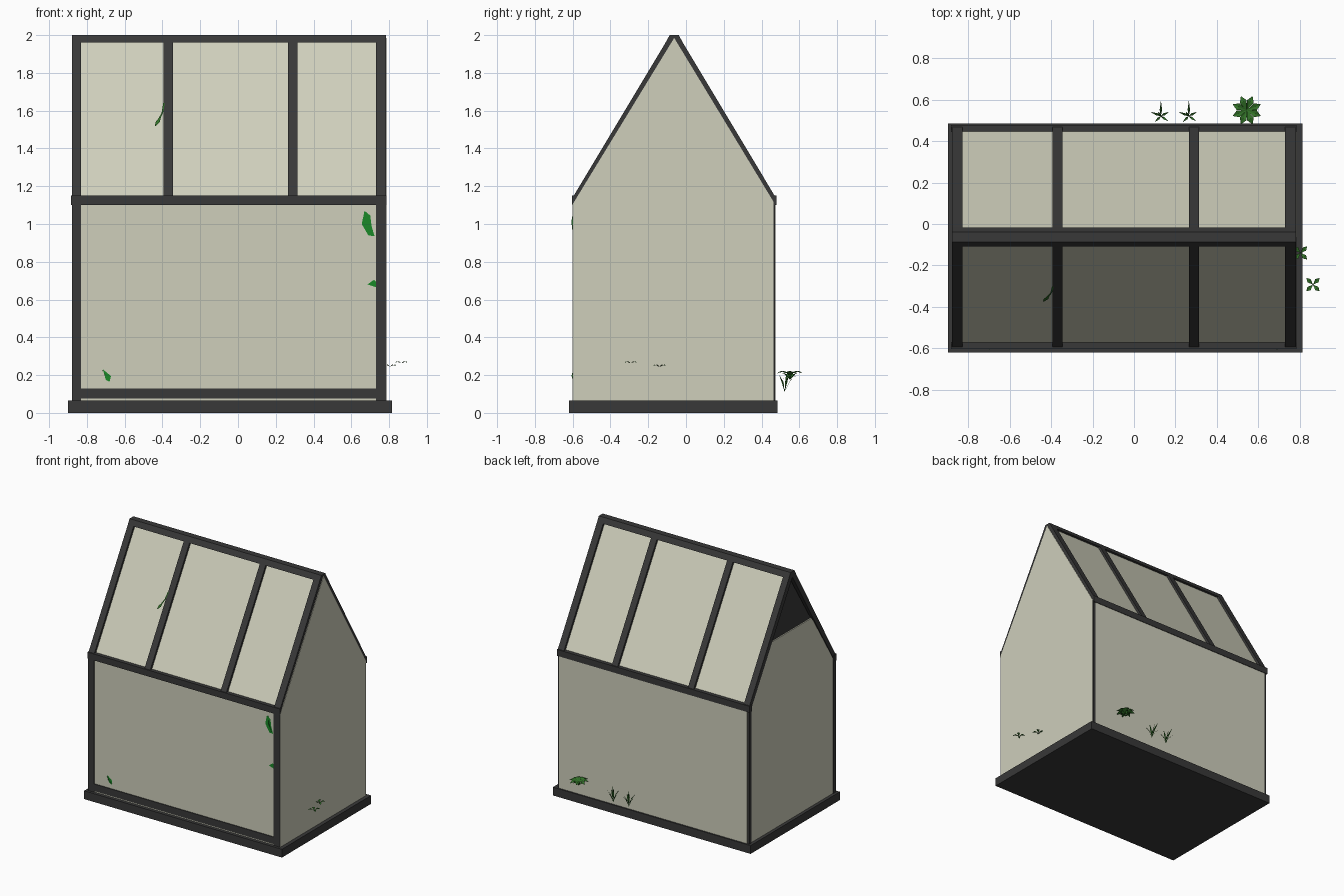
import bpy, bmesh, math
from mathutils import Vector

if "Cube" in bpy.data.objects:
    bpy.data.objects.remove(bpy.data.objects["Cube"])


def mat(name, c):
    m = bpy.data.materials.new(name)
    m.diffuse_color = (*c, 1)
    m.use_nodes = True
    m.node_tree.nodes["Principled BSDF"].inputs["Base Color"].default_value = m.diffuse_color
    return m


FRAME = mat("dark_metal", (0.04, 0.04, 0.04))
GLASS = mat("pale_glass", (0.62, 0.62, 0.50))
GREEN = mat("leaf_green", (0.03, 0.16, 0.02))
BRIGHT = mat("bright_leaf", (0.01, 0.25, 0.02))
SOIL = mat("soil", (0.06, 0.04, 0.025))


def finish(name, bm, m):
    me = bpy.data.meshes.new(name)
    bm.to_mesh(me)
    bm.free()
    me.materials.append(m)
    ob = bpy.data.objects.new(name, me)
    bpy.context.collection.objects.link(ob)
    return ob


def prism(name, pts, x0, x1, m):
    """Extrude a (y, z) profile along x."""
    bm = bmesh.new()
    f = bm.faces.new([bm.verts.new((x0, y, z)) for y, z in pts])
    r = bmesh.ops.extrude_face_region(bm, geom=[f])
    vs = [v for v in r["geom"] if isinstance(v, bmesh.types.BMVert)]
    bmesh.ops.translate(bm, verts=vs, vec=(x1 - x0, 0, 0))
    bmesh.ops.recalc_face_normals(bm, faces=bm.faces)
    return finish(name, bm, m)


def box(name, x0, x1, y0, y1, z0, z1, m):
    return prism(name, [(y0, z0), (y1, z0), (y1, z1), (y0, z1)], x0, x1, m)


XL, XR, YF, YB = -0.885, 0.785, -0.60, 0.475
YC = -0.0625

# base and soil
box("base_tray", -0.90, 0.815, -0.62, 0.485, 0, 0.065, FRAME)
box("soil_bed", -0.86, 0.76, -0.57, 0.45, 0.06, 0.12, SOIL)

# front frame
box("front_post_left", XL + 0.005, -0.83, YF, -0.57, 0.06, 1.12, FRAME)
box("front_post_right", 0.73, XR - 0.002, YF, -0.57, 0.06, 1.12, FRAME)
box("front_bottom_rail", -0.84, 0.74, YF, -0.57, 0.075, 0.13, FRAME)
box("front_eave_rail", XL, XR, YF - 0.003, -0.57, 1.10, 1.15, FRAME)
# back frame
box("back_post_left", XL + 0.005, -0.835, 0.445, 0.47, 0.06, 1.12, FRAME)
box("back_post_right", 0.73, XR - 0.002, 0.445, 0.47, 0.06, 1.12, FRAME)
box("back_eave_rail", XL, XR, 0.445, YB + 0.003, 1.10, 1.15, FRAME)

# wall glass
box("front_glass", -0.84, 0.74, -0.594, -0.585, 0.06, 1.12, GLASS)
box("back_glass", -0.862, 0.768, 0.464, 0.474, 0.06, 1.105, GLASS)
prism("right_glass", [(YF, 0.06), (0.462, 0.06), (0.462, 1.12), (YC, 1.985), (YF, 1.105)],
      XR - 0.01, XR + 0.001, GLASS)

# left wall glass stops below an open gable closed by a recessed plate
zcut, s = 1.54, 0.60
h = (1.95 - zcut) * s
prism("left_glass", [(-0.58, 0.06), (0.455, 0.06), (0.455, 1.11), (YC + h, zcut),
                     (YC - h, zcut), (-0.58, 1.11)], -0.875, -0.866, GLASS)
h2 = (1.93 - zcut) * s
prism("gable_vent", [(YC + h2 + 0.02, zcut - 0.01), (YC, 1.93), (YC - h2 - 0.02, zcut - 0.01)],
      -0.862, -0.852, FRAME)

# roof slopes: bars and glass, mirrored about the ridge
for side, sg, ye in (("front", -1, YF), ("back", 1, YB)):
    yt = YC + sg * 0.022
    bar = [(ye, 1.12), (ye, 1.14), (yt, 2.0), (YC, 2.0), (YC, 1.955), (ye - sg * 0.01, 1.09)]
    for i, (a, b) in enumerate([(XL + 0.005, -0.83), (-0.395, -0.345), (0.265, 0.315), (0.73, XR - 0.002)]):
        prism(f"{side}_roof_bar_{i + 1}", bar, a, b, FRAME)
    pane = [(ye - sg * 0.006, 1.115), (yt - sg * 0.006, 1.978), (yt - sg * 0.014, 1.972), (ye - sg * 0.016, 1.11)]
    prism(f"{side}_roof_glass", pane, -0.84, 0.74, GLASS)
prism("ridge_rail", [(YC - 0.024, 2.0), (YC + 0.024, 2.0), (YC + 0.046, 1.96), (YC - 0.046, 1.96)],
      XL + 0.005, XR - 0.002, FRAME)


def plant(name, leaves, m):
    """Each leaf: base, middle, tip, half width; creased four-sided blade."""
    bm = bmesh.new()
    for b, mid, t, w in leaves:
        b, mid, t = Vector(b), Vector(mid), Vector(t)
        d = (t - b).normalized()
        sv = d.cross(Vector((0, 0, 1)))
        if sv.length < 0.2:
            sv = Vector((1, 0, 0))
        sv = sv.normalized() * w
        vb, vm, vt, vl, vr = [bm.verts.new(p) for p in
                              (b, mid, t, mid + sv + Vector((0, 0, w * .3)), mid - sv + Vector((0, 0, w * .3)))]
        for tri in ((vb, vm, vl), (vm, vt, vl), (vb, vr, vm), (vm, vr, vt)):
            bm.faces.new(tri)
    return finish(name, bm, m)


def ring(c, n, r, rise, drop, w, a0=0.0):
    """Radial leaves that arch up and droop at the tip."""
    c = Vector(c)
    out = []
    for i in range(n):
        a = a0 + 2 * math.pi * i / n
        d = Vector((math.cos(a), math.sin(a), 0))
        out.append((c, c + d * r * .6 + Vector((0, 0, rise)), c + d * r - Vector((0, 0, drop)), w))
    return out


# small four-leaf sprigs beyond the right wall
for i, c in enumerate([(0.865, -0.293, 0.262), (0.805, -0.14, 0.245)]):
    plant(f"sprig_{i + 1}", ring(c, 4, 0.045, 0.008, -0.004, 0.011, math.pi / 4), GREEN)

# broad rosette behind the back wall
plant("rosette", ring((0.545, 0.55, 0.205), 8, 0.074, 0.012, -0.004, 0.018, math.pi / 8)
      + ring((0.545, 0.55, 0.175), 5, 0.05, 0.03, -0.03, 0.012), GREEN)

# grassy tufts behind the back wall
for i, x in enumerate((0.13, 0.265)):
    c = (x, 0.522, 0.11)
    blades = [(c, (x + dx * .4, 0.522 + dy * .4, 0.11 + dz * .6), (x + dx, 0.522 + dy, 0.11 + dz), 0.006)
              for dx, dy, dz in ((-.05, .02, .08), (-.03, -.03, .09), (0, .075, .10), (.035, -.025, .085),
                                 (.04, .02, .09), (-.015, .02, .12), (.012, -.01, .115))]
    plant(f"grass_tuft_{i + 1}", blades, GREEN)

# leaf tips pressing through the front glass
plant("front_leaves", [
    ((0.68, -0.597, 1.07), (0.69, -0.604, 1.01), (0.715, -0.597, 0.93), 0.003),
    ((-0.72, -0.597, 0.23), (-0.70, -0.603, 0.195), (-0.67, -0.597, 0.165), 0.003)], BRIGHT)
for i, pts in enumerate([[(0.67, 1.07), (0.70, 1.045), (0.707, 0.99), (0.723, 0.935), (0.69, 0.94), (0.655, 1.0)],
                         [(0.685, 0.68), (0.72, 0.705), (0.735, 0.69), (0.73, 0.665)],
                         [(-0.715, 0.23), (-0.672, 0.195), (-0.68, 0.165), (-0.70, 0.175)]]):
    bm = bmesh.new()
    bm.faces.new([bm.verts.new((x, -0.598, z)) for x, z in pts])
    finish(f"front_leaf_{i + 1}", bm, BRIGHT)

# thin stem with a leaf through the front roof glass
def roof_y(z):
    return YF + (z - 1.14) * 0.60 - 0.002


stem = [(-0.392, 1.64, .004), (-0.40, 1.59, .004), (-0.415, 1.56, .005), (-0.425, 1.54, .011), (-0.437, 1.52, .003)]
bm = bmesh.new()
rows = [(bm.verts.new((x - w, roof_y(z), z)), bm.verts.new((x + w, roof_y(z), z))) for x, z, w in stem]
for a, b in zip(rows, rows[1:]):
    bm.faces.new((a[0], b[0], b[1], a[1]))
finish("roof_stem", bm, GREEN)
